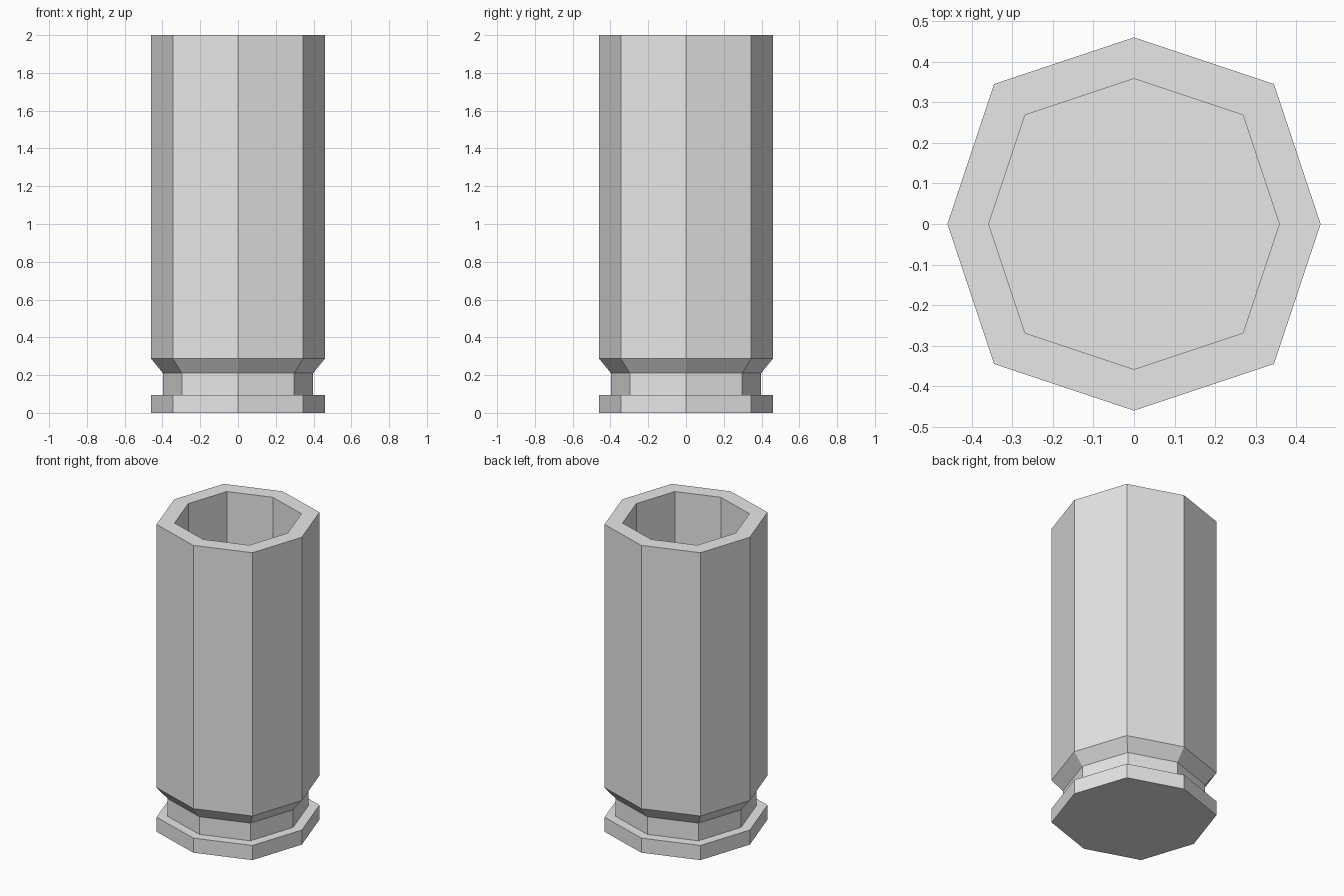
import bpy
import bmesh

cube = bpy.data.objects.get("Cube")
if cube:
    bpy.data.objects.remove(cube, do_unlink=True)

# Plain grey metal
metal = bpy.data.materials.new("light_grey_metal")
metal.use_nodes = True
grey = (0.8, 0.8, 0.8, 1.0)
metal.diffuse_color = grey
metal.node_tree.nodes["Principled BSDF"].inputs["Base Color"].default_value = grey

# Slightly bulged octagon: corners on the diagonals sit at 3/4 of the axis radius
OCTAGON = [(1, 0), (0.75, 0.75), (0, 1), (-0.75, 0.75),
           (-1, 0), (-0.75, -0.75), (0, -1), (0.75, -0.75)]


def octagonal_shell(name, profile):
    """Loft octagon rings through (radius, height) pairs and close both ends."""
    bm = bmesh.new()
    rings = [[bm.verts.new((x * r, y * r, z)) for x, y in OCTAGON]
             for r, z in profile]
    sides = len(OCTAGON)
    for low, high in zip(rings, rings[1:]):
        for i in range(sides):
            j = (i + 1) % sides
            bm.faces.new((low[i], low[j], high[j], high[i]))
    bm.faces.new(rings[0][::-1])
    bm.faces.new(rings[-1])
    bmesh.ops.recalc_face_normals(bm, faces=bm.faces)
    mesh = bpy.data.meshes.new(name)
    bm.to_mesh(mesh)
    bm.free()
    mesh.materials.append(metal)
    obj = bpy.data.objects.new(name, mesh)
    bpy.context.collection.objects.link(obj)
    return obj


# Base rim, groove, taper, outer wall, lip, then the hollow down to its floor
octagonal_shell("hollow_casing", [
    (0.46, 0), (0.46, 0.095),
    (0.397, 0.095), (0.397, 0.21),
    (0.46, 0.287), (0.46, 2),
    (0.358, 2), (0.358, 0.21),
])
